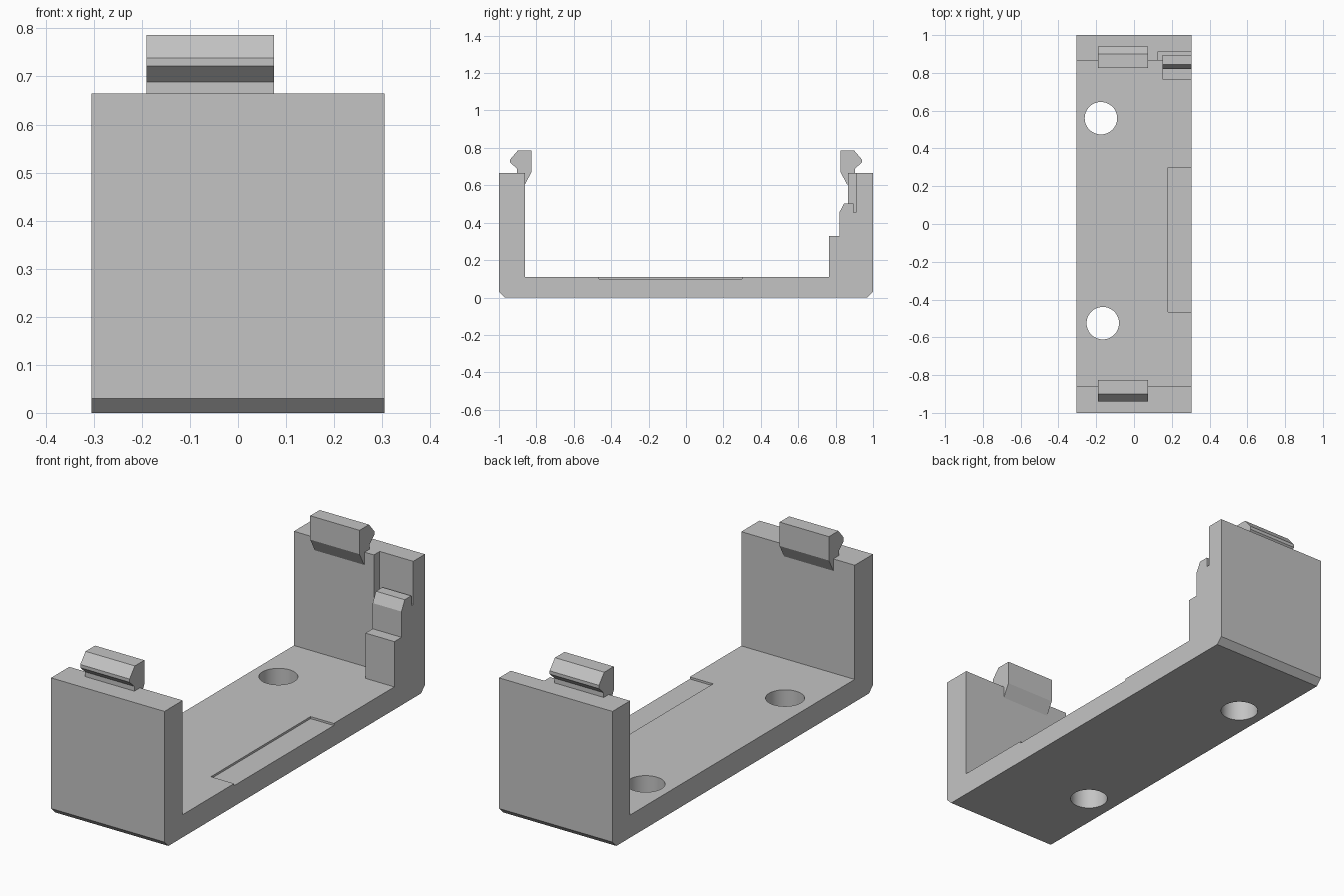
import bpy
import bmesh

cube = bpy.data.objects.get("Cube")
if cube:
    bpy.data.objects.remove(cube, do_unlink=True)

HALF = 0.305     # half width of the bracket
FLOOR = 0.11     # floor thickness
TOP = 0.665      # wall height

grey = bpy.data.materials.new("plain grey")
grey.use_nodes = True
grey.diffuse_color = (0.55, 0.55, 0.55, 1)
grey.node_tree.nodes["Principled BSDF"].inputs["Base Color"].default_value = grey.diffuse_color


def extrude_x(name, profile, x0, x1):
    """Closed (y, z) profile extruded along x."""
    bm = bmesh.new()
    face = bm.faces.new([bm.verts.new((x0, y, z)) for y, z in profile])
    moved = bmesh.ops.extrude_face_region(bm, geom=[face])["geom"]
    bmesh.ops.translate(bm, vec=(x1 - x0, 0, 0),
                        verts=[v for v in moved if isinstance(v, bmesh.types.BMVert)])
    bmesh.ops.recalc_face_normals(bm, faces=bm.faces)
    mesh = bpy.data.meshes.new(name)
    bm.to_mesh(mesh)
    bm.free()
    mesh.materials.append(grey)
    obj = bpy.data.objects.new(name, mesh)
    bpy.context.collection.objects.link(obj)
    return obj


def box(name, x0, x1, y0, y1, z0, z1):
    return extrude_x(name, [(y0, z0), (y1, z0), (y1, z1), (y0, z1)], x0, x1)


def activate(obj):
    bpy.ops.object.select_all(action="DESELECT")
    obj.select_set(True)
    bpy.context.view_layer.objects.active = obj


def cut(target, cutter):
    """Subtract the cutter and remove it."""
    cutter.hide_render = True
    mod = target.modifiers.new("cut", "BOOLEAN")
    mod.operation = "DIFFERENCE"
    mod.solver = "EXACT"
    mod.object = cutter
    activate(target)
    bpy.ops.object.modifier_apply(modifier=mod.name)
    bpy.data.objects.remove(cutter, do_unlink=True)


# U-shaped body with chamfered lower corners
C = 0.03
body = extrude_x("bracket_body", [
    (-1 + C, 0), (1 - C, 0), (1, C), (1, TOP), (0.865, TOP), (0.865, FLOOR),
    (-0.86, FLOOR), (-0.86, TOP), (-1, TOP), (-1, C)], -HALF, HALF)

# Shallow floor recess and slot in the back wall
cut(body, box("recess_cutter", 0.18, 0.4, -0.465, 0.30, 0.10, 0.2))
cut(body, box("slot_cutter", 0.125, 0.4, 0.8, 0.91, 0.455, 0.8))

# Two screw holes
for x, y in ((-0.175, 0.56), (-0.165, -0.525)):
    bpy.ops.mesh.primitive_cylinder_add(vertices=48, radius=0.086, depth=0.5, location=(x, y, 0))
    hole = bpy.context.object
    hole.data.materials.append(grey)
    cut(body, hole)
activate(body)
bpy.ops.object.shade_smooth_by_angle()

# Stepped block against the back wall
extrude_x("stepped_block", [
    (0.765, FLOOR), (0.765, 0.33), (0.82, 0.33), (0.82, 0.455), (0.845, 0.503),
    (0.895, 0.503), (0.895, 0.455), (0.865, 0.455), (0.865, FLOOR)], 0.15, HALF)

# Snap hooks on both walls
hook = [(0.826, 0.786), (0.899, 0.786), (0.94, 0.738), (0.94, 0.722), (0.903, 0.688),
        (0.903, 0.64), (0.89, 0.605), (0.861, 0.605), (0.826, 0.67)]
for name, side in (("front_hook", -1), ("back_hook", 1)):
    extrude_x(name, [(side * y, z) for y, z in hook], -0.19, 0.075)
